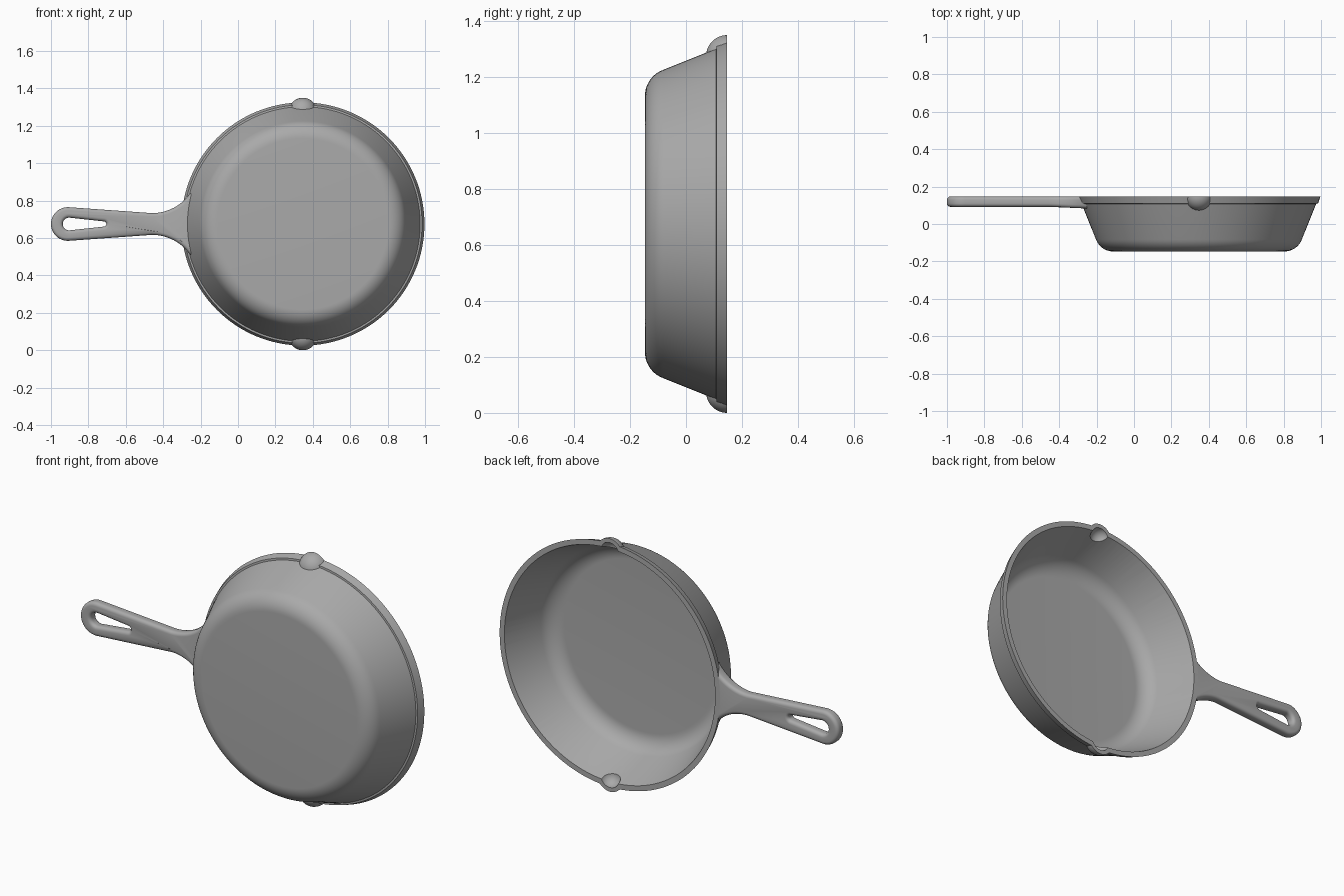
import bpy, bmesh
from math import sin, cos, pi, radians
from mathutils import Vector

if "Cube" in bpy.data.objects:
    bpy.data.objects.remove(bpy.data.objects["Cube"])

CX, CZ = 0.347, 0.675      # pan centre
TOP, BOTTOM = 0.147, -0.147
SPOUT = 0.60               # spout distance from the pan centre

iron = bpy.data.materials.new("grey_iron")
iron.use_nodes = True
iron.diffuse_color = (0.4, 0.4, 0.4, 1)
iron.node_tree.nodes["Principled BSDF"].inputs["Base Color"].default_value = (0.4, 0.4, 0.4, 1)


def arc(cx, cy, r, a0, a1, n):
    """Points on an arc, angles in degrees."""
    angles = [radians(a0 + (a1 - a0) * i / n) for i in range(n + 1)]
    return [(cx + r * cos(a), cy + r * sin(a)) for a in angles]


def lathe(name, profile, x, z, steps=128):
    """Solid turned about the y axis from (radius, y) points."""
    bm = bmesh.new()
    verts = [bm.verts.new((r, y, 0)) for r, y in profile]
    edges = [bm.edges.new(pair) for pair in zip(verts, verts[1:])]
    bmesh.ops.spin(bm, geom=verts + edges, cent=(0, 0, 0), axis=(0, 1, 0),
                   angle=2 * pi, steps=steps)
    bmesh.ops.remove_doubles(bm, verts=bm.verts, dist=1e-5)
    bmesh.ops.recalc_face_normals(bm, faces=bm.faces)
    bmesh.ops.translate(bm, verts=bm.verts, vec=Vector((x, 0, z)))
    mesh = bpy.data.meshes.new(name)
    bm.to_mesh(mesh)
    bm.free()
    mesh.materials.append(iron)
    obj = bpy.data.objects.new(name, mesh)
    bpy.context.collection.objects.link(obj)
    return obj


def activate(obj):
    bpy.ops.object.select_all(action='DESELECT')
    obj.select_set(True)
    bpy.context.view_layer.objects.active = obj


def combine(obj, other, operation):
    activate(obj)
    mod = obj.modifiers.new(operation, 'BOOLEAN')
    mod.operation, mod.object, mod.solver = operation, other, 'EXACT'
    bpy.ops.object.modifier_apply(modifier=mod.name)


# Pan bowl: rounded bottom, sloping wall, stepped rim band
pan = lathe("pan", [(0, BOTTOM)] + arc(0.457, -0.047, 0.1, -90, -20.7, 10)
            + [(0.627, 0.108), (0.637, 0.109), (0.65, TOP), (0, TOP)], CX, CZ)
hollow = lathe("hollow_cutter", [(0, -0.117)] + arc(0.453, -0.017, 0.1, -90, -20.7, 10)
               + [(0.622, TOP), (0.642, 0.2), (0, 0.2)], CX, CZ)

# Pouring spouts: half-ball lips with half-ball pockets
helpers = [hollow]
pockets = []
for side in (1, -1):
    z = CZ + side * SPOUT
    lip = lathe("spout_lip", arc(0, TOP, 0.075, -90, 0, 12) + [(0, TOP)], CX, z, 48)
    pocket = lathe("spout_pocket", arc(0, TOP, 0.053, -90, 0, 12)
                   + [(0.053, 0.2), (0, 0.2)], CX, z, 48)
    combine(pan, lip, 'UNION')
    pockets.append(pocket)
    helpers += [lip, pocket]
for cutter in [hollow] + pockets:
    combine(pan, cutter, 'DIFFERENCE')

# Handle: rounded head, narrow neck, flare into the wall, tapered slot
upper = [(-0.2, 0.166)] + arc(-0.46, 0.308, 0.25, -35, -90, 12)
head = arc(-0.91, 0, 0.09, 86, 274, 24)
lower = [(x, -y) for x, y in reversed(upper)]
slot = arc(-0.903, 0, 0.034, 83, 277, 16) + arc(-0.718, 0, 0.014, -83, 83, 8)

curve = bpy.data.curves.new("handle_outline", 'CURVE')
curve.dimensions, curve.fill_mode = '2D', 'BOTH'
curve.extrude, curve.bevel_depth, curve.bevel_resolution = 0.0095, 0.018, 3
curve.offset = -0.018
for outline in (upper + head + lower, slot):
    spline = curve.splines.new('POLY')
    spline.points.add(len(outline) - 1)
    spline.use_cyclic_u = True
    for point, (x, y) in zip(spline.points, outline):
        point.co = (x, y, 0, 1)
handle = bpy.data.objects.new("handle", curve)
bpy.context.collection.objects.link(handle)
handle.location = (0, 0.1195, CZ)
handle.rotation_euler = (pi / 2, 0, 0)
activate(handle)
bpy.ops.object.convert(target='MESH')
handle = bpy.context.object
bpy.ops.object.transform_apply(location=True, rotation=True, scale=True)

# Close the seams and thicken the underside toward the wall
bm = bmesh.new()
bm.from_mesh(handle.data)
bmesh.ops.remove_doubles(bm, verts=bm.verts, dist=1e-4)
bmesh.ops.recalc_face_normals(bm, faces=bm.faces)
for v in bm.verts:
    if v.co.x > -0.44 and v.co.y < 0.12:
        v.co.y -= 0.05 * min(v.co.x + 0.44, 0.2)
bm.to_mesh(handle.data)
bm.free()
handle.data.materials.clear()
handle.data.materials.append(iron)
combine(handle, hollow, 'DIFFERENCE')

for helper in helpers:
    bpy.data.objects.remove(helper)
for obj in (pan, handle):
    activate(obj)
    bpy.ops.object.shade_smooth_by_angle(angle=radians(32))
